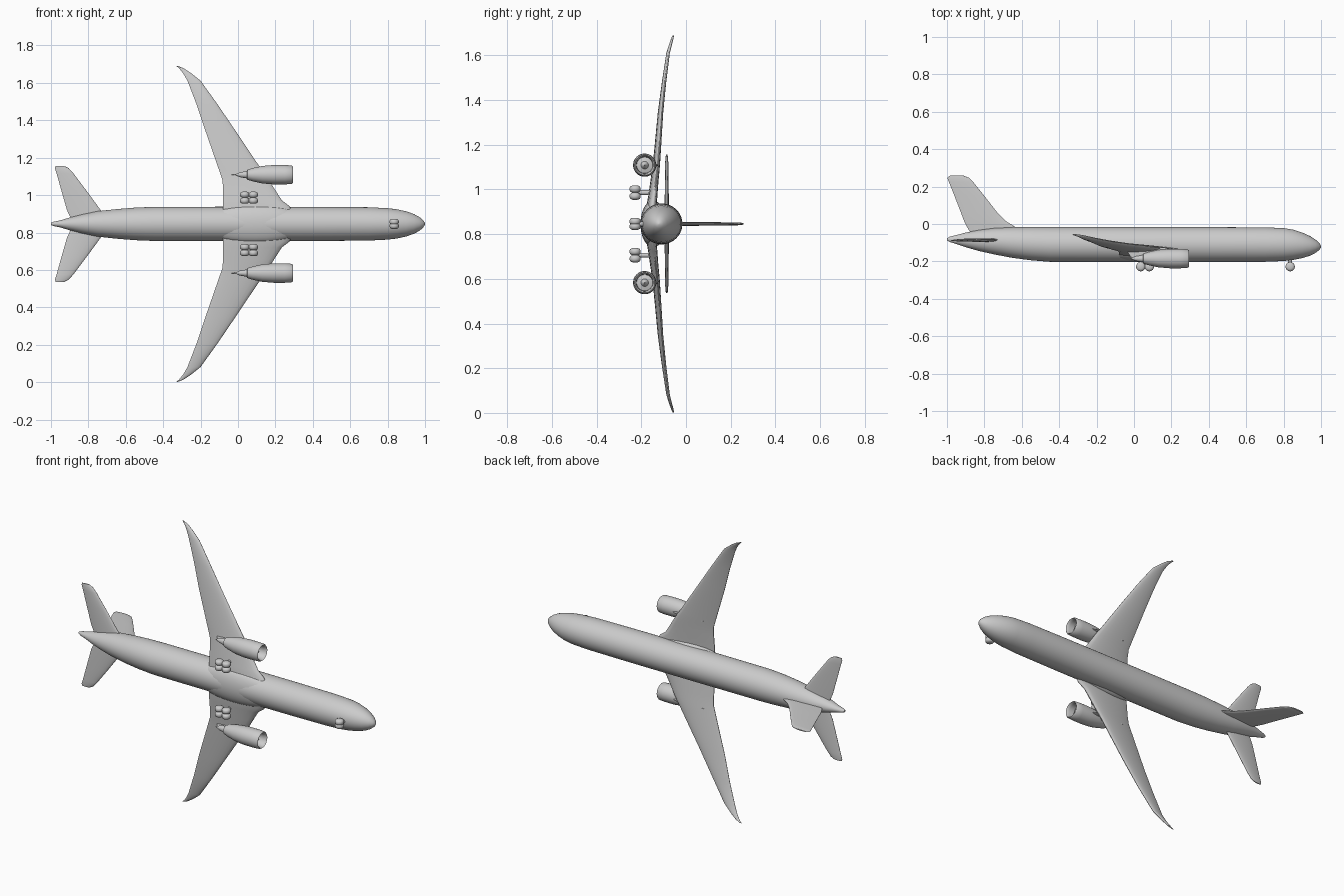
import bpy, bmesh, math
from mathutils import Vector

if "Cube" in bpy.data.objects:
    bpy.data.objects.remove(bpy.data.objects["Cube"])

ZC = 0.846   # height of the fuselage axis; the airliner lies on its wingtip
YC = -0.11   # depth of the fuselage axis; the belly faces -y

grey = bpy.data.materials.new("light_grey")
grey.diffuse_color = (0.6, 0.6, 0.6, 1)
grey.use_nodes = True
grey.node_tree.nodes["Principled BSDF"].inputs["Base Color"].default_value = grey.diffuse_color


def loft(name, rings, angle=40):
    """Skin a list of closed rings and cap both ends."""
    bm = bmesh.new()
    rows = [[bm.verts.new(p) for p in ring] for ring in rings]
    n = len(rows[0])
    for a, b in zip(rows, rows[1:]):
        for i in range(n):
            bm.faces.new((a[i], a[(i + 1) % n], b[(i + 1) % n], b[i]))
    bm.faces.new(rows[0])
    bm.faces.new(rows[-1])
    bmesh.ops.recalc_face_normals(bm, faces=bm.faces)
    me = bpy.data.meshes.new(name)
    bm.to_mesh(me)
    bm.free()
    me.materials.append(grey)
    ob = bpy.data.objects.new(name, me)
    bpy.context.collection.objects.link(ob)
    bpy.ops.object.select_all(action='DESELECT')
    ob.select_set(True)
    bpy.context.view_layer.objects.active = ob
    bpy.ops.object.shade_smooth_by_angle(angle=math.radians(angle))
    return ob


def lathe(name, centre, axis, profile, n=28):
    """Turn (distance along axis, radius) pairs around an axis."""
    axis = Vector(axis).normalized()
    u = axis.orthogonal().normalized()
    v = axis.cross(u)
    turn = [i * math.tau / n for i in range(n)]
    return loft(name, [[Vector(centre) + axis * d + (u * math.cos(t) + v * math.sin(t)) * max(r, 0.0005)
                        for t in turn] for d, r in profile])


def airfoil(le, te, thick, normal, n=11):
    """Closed wing section from leading edge to trailing edge."""
    le, te, normal = Vector(le), Vector(te), Vector(normal)
    upper, lower = [], []
    for i in range(n):
        s = (1 - math.cos(math.pi * i / (n - 1))) / 2
        h = thick * (1.5 * math.sqrt(s) * (1 - s) ** 0.8 * 0.85 + 0.06)
        p = le.lerp(te, s)
        upper.append(p + normal * h / 2)
        lower.append(p - normal * h / 2)
    return upper + lower[::-1]


# Fuselage: x, centre y, half height in y, half width in z
stations = [(1.0, -.121, .004, .004), (.99, -.12, .02, .02), (.97, -.119, .036, .037),
            (.94, -.117, .053, .053), (.90, -.114, .068, .067), (.85, -.111, .081, .078),
            (.80, -.11, .088, .084), (.70, -.11, .092, .089), (.45, -.11, .093, .091),
            (.0, -.11, .093, .092), (-.45, -.109, .093, .091), (-.55, -.105, .089, .087),
            (-.65, -.099, .082, .079), (-.75, -.092, .070, .068), (-.83, -.088, .056, .052),
            (-.90, -.085, .039, .034), (-.95, -.083, .024, .019), (-.985, -.082, .014, .012),
            (-1.0, -.082, .006, .006)]
loft("fuselage", [[(x, y + ry * math.sin(i * math.tau / 40), ZC + rz * math.cos(i * math.tau / 40))
                   for i in range(40)] for x, y, ry, rz in stations])

# Belly fairing between the wing roots
fairing = []
for k in range(13):
    a = math.pi * k / 12
    r = max(math.sin(a), 0.02) ** 0.6
    fairing.append([(0.09 + 0.23 * math.cos(a), -.147 + .057 * r * math.sin(i * math.tau / 32),
                     ZC + .105 * r * math.cos(i * math.tau / 32)) for i in range(32)])
loft("belly_fairing", fairing)

# Tail fin: y, leading x, trailing x, thickness
fin = [(-.07, -.60, -.86, .03), (-.012, -.64, -.895, .03), (.015, -.685, -.908, .03),
       (.06, -.73, -.925, .028), (.15, -.80, -.96, .025), (.225, -.86, -.99, .022),
       (.247, -.882, -.998, .018), (.258, -.91, -.985, .01)]
loft("tail_fin", [airfoil((l, y, ZC), (t, y, ZC), th, (0, 0, 1)) for y, l, t, th in fin])

# Wing: distance out, leading x, y, trailing x, y, thickness
wing = [(.03, .31, -.150, -.08, -.165, .075), (.095, .275, -.147, -.08, -.160, .072),
        (.125, .235, -.143, -.08, -.157, .066), (.19, .193, -.136, -.08, -.150, .058),
        (.235, .165, -.130, -.083, -.145, .053), (.284, .13, -.125, -.10, -.140, .048),
        (.50, -.015, -.110, -.175, -.120, .038), (.64, -.11, -.096, -.222, -.100, .032),
        (.765, -.20, -.079, -.27, -.082, .026), (.805, -.25, -.068, -.293, -.070, .022),
        (.832, -.29, -.060, -.315, -.061, .017), (.844, -.32, -.057, -.33, -.057, .010)]

# Tailplane: distance out, leading x, trailing x, thickness
tailplane = [(.01, -.69, -.885, .034), (.075, -.735, -.915, .032), (.18, -.812, -.945, .028),
             (.27, -.88, -.97, .024), (.298, -.905, -.979, .019), (.31, -.93, -.975, .010)]

# Nacelle profile with open intake, fan hub and exhaust cone
nacelle = [(.272, 0), (.262, .010), (.25, .017), (.245, .036), (.275, .038), (.288, .041),
           (.293, .045), (.286, .050), (.25, .052), (.19, .052), (.13, .047), (.08, .036),
           (.05, .027), (.048, .020), (.01, .013), (-.02, 0)]

# Rounded tyre profile
tyre = [(-.016, 0), (-.016, .012), (-.012, .021), (-.005, .025),
        (.005, .025), (.012, .021), (.016, .012), (.016, 0)]
leg = [(0, .011), (.08, .011)]

for side, s in (("upper", 1), ("lower", -1)):
    loft(f"wing_{side}", [airfoil((l, ly, ZC + s * d), (t, ty, ZC + s * d), th, (0, 1, 0))
                          for d, l, ly, t, ty, th in wing])
    loft(f"tailplane_{side}", [airfoil((l, -.085, ZC + s * d), (t, -.088, ZC + s * d), th, (0, 1, 0))
                               for d, l, t, th in tailplane])
    ez = ZC + s * .263
    lathe(f"engine_{side}", (0, -.185, ez), (1, 0, 0), nacelle)
    loft(f"engine_pylon_{side}", [airfoil((l, y, ez), (t, y, ez), .022, (0, 0, 1))
                                  for y, l, t in ((-.185, .20, -.01), (-.15, .22, -.035), (-.125, .16, -.03))])
    # Main gear: a four-wheel bogie on one leg
    gz = ZC + s * .14
    for i, x in enumerate((.036, .082)):
        for j, dz in enumerate((-.016, .016)):
            lathe(f"main_wheel_{side}_{i}{j}", (x, -.228, gz + dz), (0, 0, 1), tyre, 20)
    lathe(f"main_leg_{side}", (.059, -.228, gz), (0, 1, 0), leg, 12)

# Nose gear
for i, dz in enumerate((-.011, .011)):
    lathe(f"nose_wheel_{i}", (.835, -.228, ZC + dz), (0, 0, 1), tyre, 20)
lathe("nose_leg", (.835, -.228, ZC), (0, 1, 0), leg, 12)
